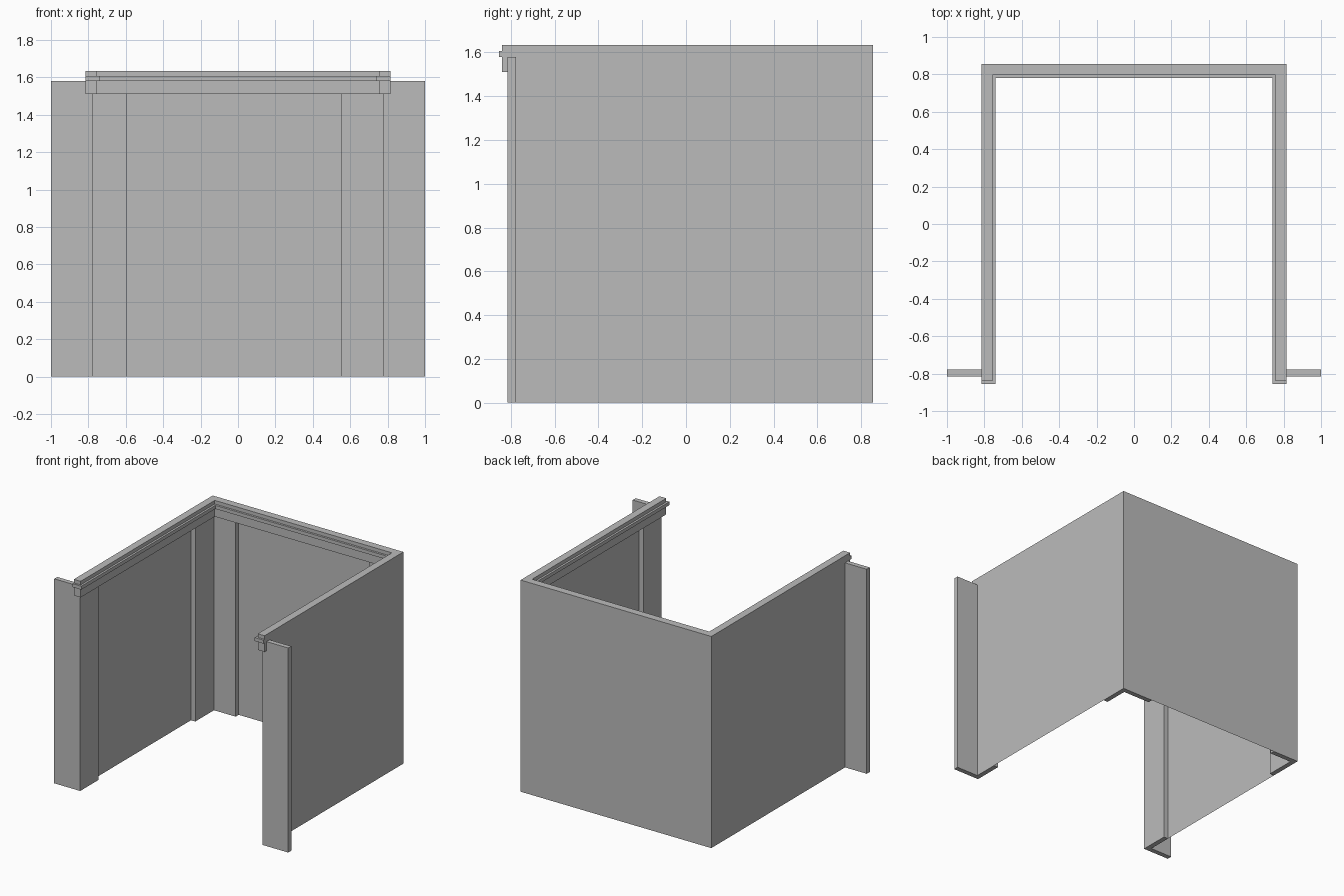
import bpy
import bmesh

cube = bpy.data.objects.get("Cube")
if cube:
    bpy.data.objects.remove(cube, do_unlink=True)

grey = bpy.data.materials.new("plain_grey")
grey.use_nodes = True
grey.diffuse_color = (0.5, 0.5, 0.5, 1)
grey.node_tree.nodes["Principled BSDF"].inputs["Base Color"].default_value = (0.5, 0.5, 0.5, 1)

SIDE, BACK, FRONT = 0.815, 0.855, -0.815   # outer wall planes and trim front
T = 0.037                                  # trim board thickness
TRIM_TOP = 1.58


def finish(name, bm):
    mesh = bpy.data.meshes.new(name)
    bm.to_mesh(mesh)
    bm.free()
    mesh.materials.append(grey)
    obj = bpy.data.objects.new(name, mesh)
    bpy.context.collection.objects.link(obj)
    return obj


def prism(name, outline, z0, z1):
    """Extrude a plan outline between two heights."""
    bm = bmesh.new()
    face = bm.faces.new([bm.verts.new((x, y, z0)) for x, y in outline])
    top = bmesh.ops.extrude_face_region(bm, geom=[face])["geom"]
    verts = [g for g in top if isinstance(g, bmesh.types.BMVert)]
    bmesh.ops.translate(bm, verts=verts, vec=(0, 0, z1 - z0))
    bmesh.ops.recalc_face_normals(bm, faces=bm.faces)
    return finish(name, bm)


def angle_trim(name, x, y, leg_x, leg_y):
    """L-shaped corner board; signed legs start at the corner (x, y)."""
    tx = T if leg_x > 0 else -T
    ty = T if leg_y > 0 else -T
    prism(name, [(x, y), (x + leg_x, y), (x + leg_x, y + ty),
                 (x + tx, y + ty), (x + tx, y + leg_y), (x, y + leg_y)], 0, TRIM_TOP)


def u_band(name, depth, front, z0, z1):
    """U-shaped moulding lining the three walls and wrapping past the front."""
    inner = SIDE - depth
    prism(name, [(-SIDE, front), (-SIDE, BACK), (SIDE, BACK), (SIDE, front),
                 (inner, front), (inner, BACK - depth),
                 (-inner, BACK - depth), (-inner, front)], z0, z1)


# Thin sheet walls on three sides, open at the front
bm = bmesh.new()
plan = [(-SIDE, FRONT + T), (-SIDE, BACK), (SIDE, BACK), (SIDE, FRONT + T)]
low = [bm.verts.new((x, y, 0)) for x, y in plan]
high = [bm.verts.new((x, y, 1.63)) for x, y in plan]
for i in range(3):
    bm.faces.new((low[i + 1], low[i], high[i], high[i + 1]))
finish("walls", bm)

# Front corner boards, wrapping outward and back along the walls
for side, label in ((1, "left"), (-1, "right")):
    angle_trim("front_trim_" + label, side * (SIDE - T), FRONT, side * 0.222, 0.222)

# Inside corner boards at the back, with one leg longer than the other
angle_trim("back_trim_left", SIDE, BACK, -0.265, -0.222)
angle_trim("back_trim_right", -SIDE, BACK, 0.222, -0.265)

# Cornice: tall lower board, projecting bead and top cap
u_band("cornice_board", 0.058, -0.84, 1.51, 1.58)
u_band("cornice_bead", 0.074, -0.855, 1.58, 1.607)
u_band("cornice_cap", 0.058, -0.84, 1.607, 1.635)
